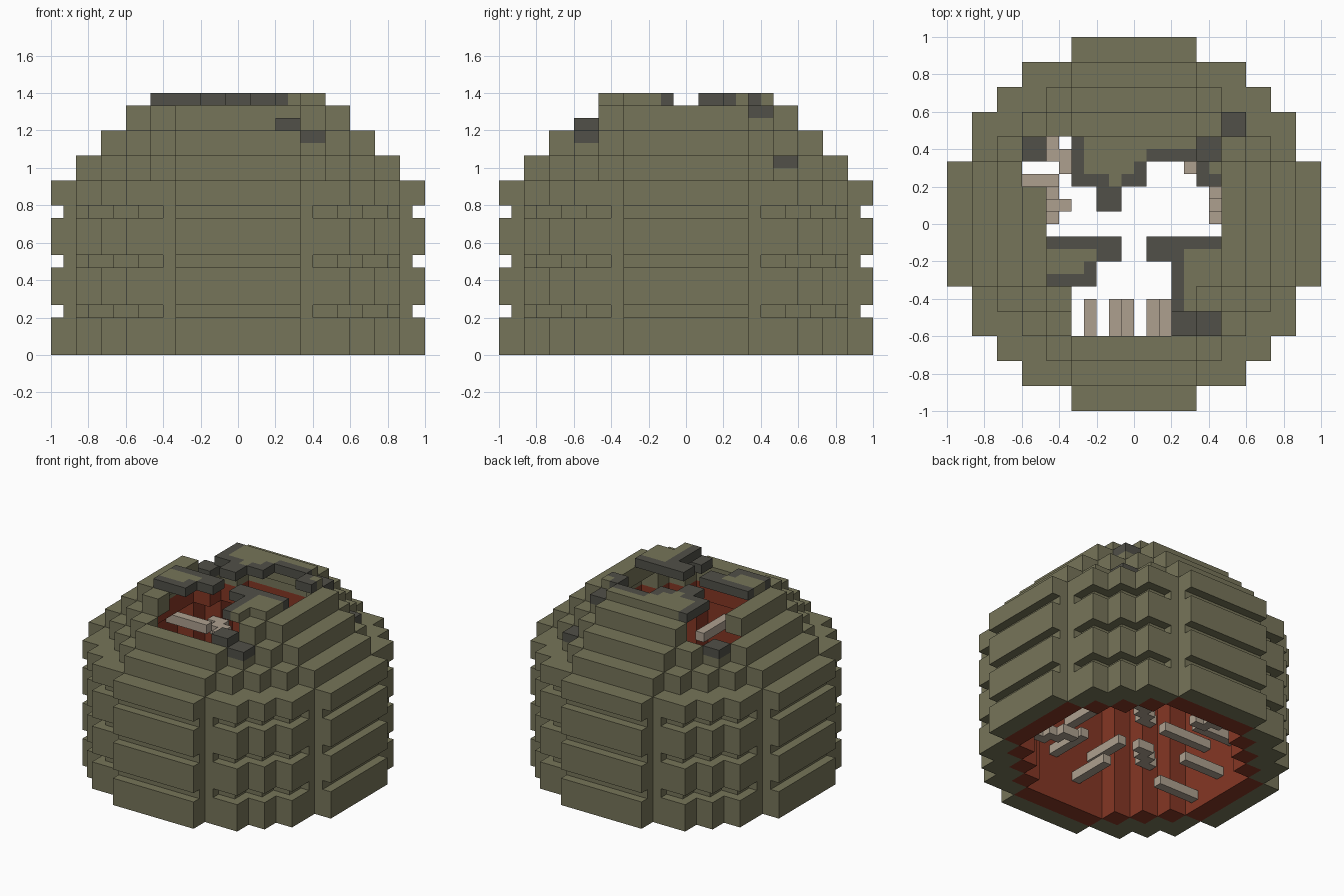
import bpy, bmesh
from mathutils import Vector

if "Cube" in bpy.data.objects:
    bpy.data.objects.remove(bpy.data.objects["Cube"])

U = 1 / 15          # edge of one small block; all sizes below count blocks
OLIVE, CHAR, RED, TAN = range(4)


def make_mat(name, rgb):
    m = bpy.data.materials.new(name)
    m.use_nodes = True
    col = (*rgb, 1)
    m.diffuse_color = col
    b = m.node_tree.nodes["Principled BSDF"]
    b.inputs["Base Color"].default_value = col
    b.inputs["Roughness"].default_value = 0.9
    return m


MATS = [make_mat("olive", (0.183, 0.177, 0.100)),
        make_mat("charcoal", (0.082, 0.080, 0.065)),
        make_mat("brick red", (0.232, 0.038, 0.018)),
        make_mat("pale wood", (0.420, 0.350, 0.275))]

# Stepped discs as (half x, half y) rectangles
D15 = [(15, 5), (13, 9), (11, 11), (9, 13), (5, 15)]
D13 = [(13, 5), (11, 7), (9, 9), (7, 11), (5, 13)]
D11 = [(11, 5), (9, 7), (7, 9), (5, 11)]
D9 = [(9, 5), (7, 7), (5, 9)]
D7 = [(7, 5), (5, 7)]


def box(x0, x1, y0, y1, z0, z1):
    return {(x, y, z) for x in range(x0, x1) for y in range(y0, y1) for z in range(z0, z1)}


def disc(rects, z0, z1):
    cells = set()
    for a, b in rects:
        cells |= box(-a, a, -b, b, z0, z1)
    return cells


def ring(outer, inner, z0, z1):
    return disc(outer, z0, z1) - disc(inner, z0, z1)


def build(name, cells, mat, dark=frozenset()):
    """Skin a set of blocks with only its outside faces, then merge flat areas."""
    bm = bmesh.new()
    verts = {}

    def vert(p):
        key = tuple(p)
        if key not in verts:
            verts[key] = bm.verts.new(Vector(key) * U)
        return verts[key]

    for c in sorted(cells):
        for axis in range(3):
            for side in (0, 1):
                n = list(c)
                n[axis] += 2 * side - 1
                if tuple(n) in cells:
                    continue
                u, v = (axis + 1) % 3, (axis + 2) % 3
                loop = [(0, 0), (1, 0), (1, 1), (0, 1)]
                if not side:
                    loop.reverse()
                quad = []
                for du, dv in loop:
                    p = list(c)
                    p[axis] += side
                    p[u] += du
                    p[v] += dv
                    quad.append(vert(p))
                f = bm.faces.new(quad)
                f.material_index = CHAR if c in dark else mat
    bmesh.ops.dissolve_limit(bm, angle_limit=0.01, verts=bm.verts, edges=bm.edges,
                             delimit={'MATERIAL'})
    me = bpy.data.meshes.new(name)
    bm.to_mesh(me)
    bm.free()
    for m in MATS:
        me.materials.append(m)
    bpy.context.collection.objects.link(bpy.data.objects.new(name, me))


# Outer wall with three rows of grooves
wall = ring(D15, D13, 0, 14)
for z in (3, 7, 11):
    wall -= box(-5, 5, -15, -14, z, z + 1) | box(-5, 5, 14, 15, z, z + 1)
    wall -= box(-15, -14, -5, 5, z, z + 1) | box(14, 15, -5, 5, z, z + 1)
    shell = ring(D15, [(12, 8), (10, 10), (8, 12)], z, z + 1)
    wall -= {(x, y, k) for x, y, k in shell
             if abs(x + .5) > 6 and abs(y + .5) > 6}
build("outer_wall", wall, OLIVE)

# Inner lining, stepping inwards under the dome
build("inner_lining", ring(D13, D11, 0, 14) | ring(D11, D9, 14, 16), RED)

# Dome tiers with scorched blocks beside the break
build("dome_lower_tier", ring(D13, D11, 14, 16), OLIVE, box(7, 9, 7, 9, 15, 16))
build("dome_middle_tier", ring(D11, D9, 16, 18), OLIVE,
      box(-9, -7, 5, 7, 17, 18) | box(5, 7, -9, -7, 17, 18))

# The top tier is partly broken away, with a stump left at the front
broken = (box(-5, 3, -9, -7, 18, 20) | box(3, 5, -9, -7, 19, 20)
          | box(-9, -7, 3, 5, 18, 20) | box(-7, -5, 5, 7, 18, 20))
build("dome_upper_tier", ring(D9, D7, 18, 20) - broken, OLIVE,
      box(5, 7, 5, 7, 19, 20) | box(3, 5, -9, -7, 18, 19))

# Roof fragments: blocks, then scorched edges
Z = (20, 21)
back = (box(-5, -3, 3, 7, *Z) | box(-3, -1, 1, 7, *Z) | box(-1, 1, 3, 7, *Z)
        | box(1, 5, 5, 7, *Z) | box(5, 7, 3, 5, *Z))
back_dark = (box(-5, -4, 3, 7, *Z) | box(-5, -2, 3, 4, *Z) | box(-3, -1, 1, 2, *Z)
             | box(-3, -1, 2, 3, *Z) | box(-1, 1, 3, 4, *Z) | box(0, 1, 3, 5, *Z)
             | box(1, 5, 5, 6, *Z) | box(5, 7, 3, 4, *Z) | box(5, 6, 3, 5, *Z))
build("roof_back", back, OLIVE, back_dark)

right = box(-7, -1, -3, -1, *Z) | box(-7, -3, -5, -3, *Z)
right_dark = (box(-7, -1, -2, -1, *Z) | box(-3, -1, -3, -1, *Z)
              | box(-7, -3, -5, -4, *Z) | box(-4, -3, -5, -3, *Z))
build("roof_front_right", right, OLIVE, right_dark)

left = box(1, 7, -3, -1, *Z) | box(3, 7, -5, -3, *Z) | box(3, 5, -7, -5, *Z)
left_dark = box(1, 7, -2, -1, *Z) | box(1, 3, -3, -1, *Z) | box(3, 4, -7, -2, *Z)
build("roof_front_left", left, OLIVE, left_dark)

# Wooden pegs standing out of the inner walls: (offset along wall, height, tip)
front = [(-4, 6, 6), (-2, 3, 6), (-1, 9, 6), (1, 5, 6), (2, 11, 6)]
side_r = [(3, 12, 6), (1, 9, 5), (-2, 6, 5), (-4, 1, 6), (2, 5, 6), (0, 2, 6)]
side_l = [(0, 4, 6), (1, 9, 6), (2, 12, 6), (-3, 7, 6)]
rear = [(-4, 9, 6), (-1, 4, 6), (2, 11, 6), (3, 6, 6)]
for label, pegs, place in (
        ("front", front, lambda o, z, t: box(o, o + 1, -11, -t, z, z + 1)),
        ("back", rear, lambda o, z, t: box(o, o + 1, t, 11, z, z + 1)),
        ("right", side_r, lambda o, z, t: box(-11, -t, o, o + 1, z, z + 1)),
        ("left", side_l, lambda o, z, t: box(t, 11, o, o + 1, z, z + 1))):
    for i, (o, z, t) in enumerate(pegs):
        build(f"{label}_peg_{i + 1}", place(o, z, t), TAN)

# Stepped diagonal pegs in the four corners
for sx, sy, heights in ((-1, -1, (5, 10)), (1, -1, (3, 9)), (-1, 1, (4, 11)), (1, 1, (6, 10))):
    side = "left" if sx > 0 else "right"
    end = "back" if sy > 0 else "front"
    for i, z in enumerate(heights):
        cells = set()
        for k in range(4, 8):
            for a, b in ((k, k), (k, max(k - 1, 4))):
                cells.add((a if sx > 0 else -a - 1, b if sy > 0 else -b - 1, z))
        build(f"{end}_{side}_corner_peg_{i + 1}", cells, TAN)
